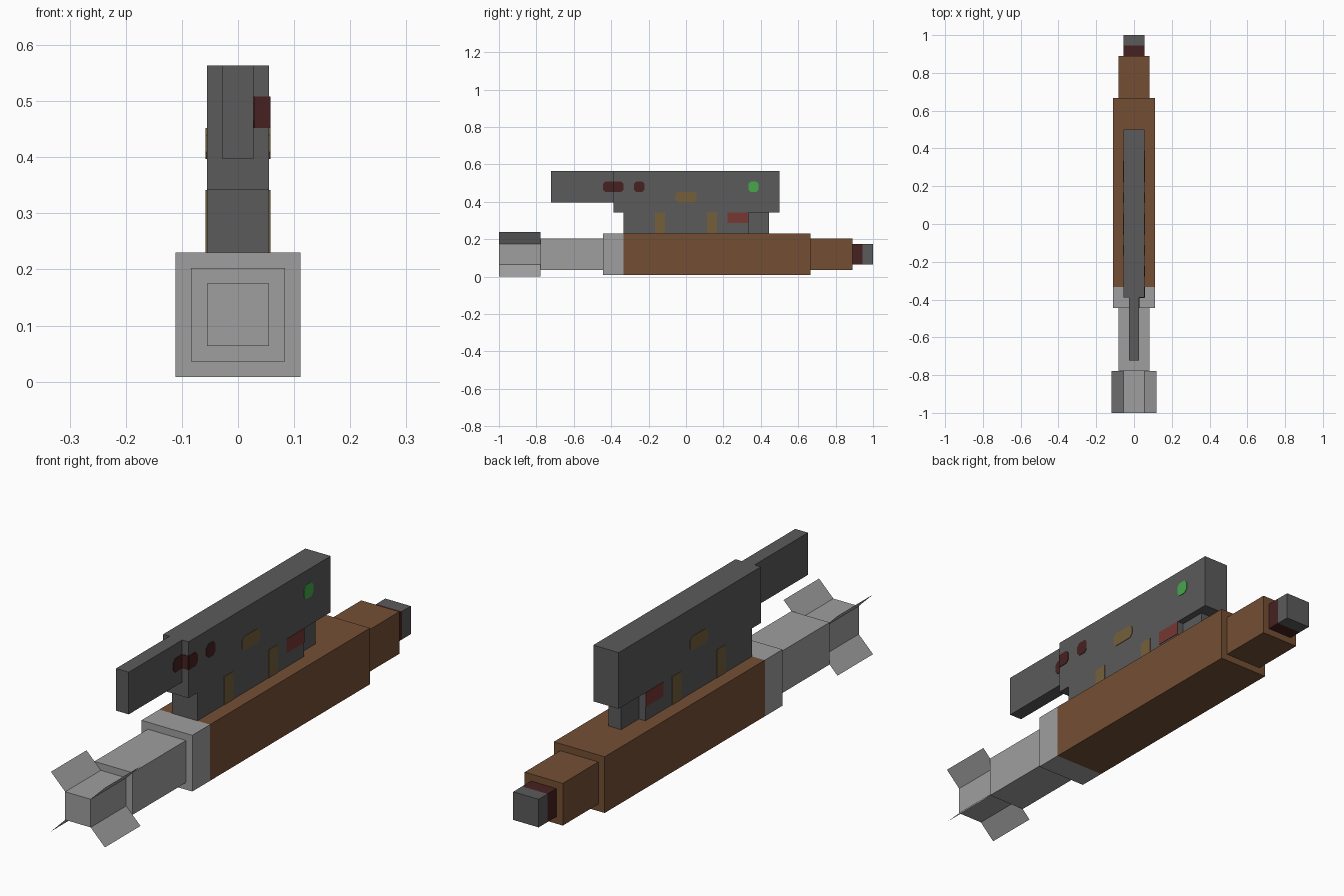
import bpy, bmesh

if "Cube" in bpy.data.objects:
    bpy.data.objects.remove(bpy.data.objects["Cube"])

U = 1 / 36          # base module: every size is a multiple of it
ZC = 0.119          # height of the barrel axis


def material(name, hex_code):
    def lin(i):
        c = int(hex_code[i:i + 2], 16) / 255
        return c / 12.92 if c <= 0.04045 else ((c + 0.055) / 1.055) ** 2.4
    m = bpy.data.materials.new(name)
    m.diffuse_color = (lin(0), lin(2), lin(4), 1)
    m.use_nodes = True
    m.node_tree.nodes["Principled BSDF"].inputs["Base Color"].default_value = m.diffuse_color
    return m


LIGHT = material("light_grey", "9F9F9F")
DARK = material("dark_grey", "5B5B5B")
BROWN = material("brown", "744F34")
MAROON = material("maroon", "472121")
OCHRE = material("ochre", "745F3A")
RED = material("brick_red", "763832")
GREEN = material("green", "46A84B")


def make(name, bm, *mats):
    mesh = bpy.data.meshes.new(name)
    bm.to_mesh(mesh)
    bm.free()
    for m in mats:
        mesh.materials.append(m)
    ob = bpy.data.objects.new(name, mesh)
    bpy.context.collection.objects.link(ob)
    return ob


def box(name, x, y0, y1, z0, z1, mat, x0=None):
    x0 = -x if x0 is None else x0
    bm = bmesh.new()
    bmesh.ops.create_cube(bm, size=1)
    for v in bm.verts:
        v.co = (x if v.co.x > 0 else x0, y1 if v.co.y > 0 else y0, z1 if v.co.z > 0 else z0)
    return make(name, bm, mat)


# Stepped square barrel: (y, half width, material of the section that follows)
stations = [(-36, 2, 0), (-28, 2, 0), (-28, 3, 0), (-16, 3, 0), (-16, 4, 0), (-12, 4, 1),
            (24, 4, 1), (24, 3, 1), (32, 3, 1), (32, 2, 2), (34, 2, 3), (36, 2, 3)]
bm = bmesh.new()
rings = [[bm.verts.new((sx * h * U, y * U, ZC + sz * h * U))
          for sx, sz in ((-1, -1), (1, -1), (1, 1), (-1, 1))] for y, h, _ in stations]
for a, b, (_, _, mat) in zip(rings, rings[1:], stations):
    for i in range(4):
        j = (i + 1) % 4
        bm.faces.new((a[i], a[j], b[j], b[i])).material_index = mat
bm.faces.new(rings[0]).material_index = 0
bm.faces.new(rings[-1]).material_index = 3
bmesh.ops.recalc_face_normals(bm, faces=bm.faces)
make("barrel", bm, LIGHT, BROWN, MAROON, DARK)

# Four diagonal sheet fins at the muzzle corners
bm = bmesh.new()
for sx in (-1, 1):
    for sz in (-1, 1):
        quad = [(r, y) for r, y in ((2 * U, -1), (0.118, -1), (0.118, -28 * U), (2 * U, -28 * U))]
        bm.faces.new([bm.verts.new((sx * r, y, ZC + sz * r)) for r, y in quad])
make("muzzle_fins", bm, LIGHT)

# Upper housing, its slim nose, and the mount beneath
Z1, Z2, Z3 = ZC + 4 * U, ZC + 8 * U, ZC + 16 * U
box("upper_housing", 2 * U, -14 * U, 18 * U, Z2, Z3, DARK)
box("housing_nose", U, -26 * U, -14 * U, Z3 - 6 * U, Z3, DARK)
box("mount", 2 * U, -12 * U, 12 * U, Z1, Z2, DARK)
box("rear_mount", U, 12 * U, 16 * U, Z1, Z2, DARK)


def plate(name, y0, y1, z0, z1, mat, sides=(1,), x=2 * U, cuts=(0, 0)):
    """Thin side plate; cuts are the corner chamfers at the front and rear ends."""
    f, r = cuts
    pts = [(y0 + f, z0), (y1 - r, z0), (y1, z0 + r), (y1, z1 - r),
           (y1 - r, z1), (y0 + f, z1), (y0, z1 - f), (y0, z0 + f)]
    pts = list(dict.fromkeys(pts))
    for s in sides:
        bm = bmesh.new()
        face = bm.faces.new([bm.verts.new((s * x, y, z)) for y, z in pts])
        ext = bmesh.ops.extrude_face_region(bm, geom=[face])
        for v in (g for g in ext["geom"] if isinstance(g, bmesh.types.BMVert)):
            v.co.x += s * 0.002
        bmesh.ops.recalc_face_normals(bm, faces=bm.faces)
        make(name + ("_right" if s > 0 else "_left"), bm, mat)


C = 0.45 * U
BOTH = (-1, 1)
# Markings on both sides
plate("front_strap", -6 * U, -4 * U, Z1, Z2, OCHRE, BOTH)
plate("rear_strap", 4 * U, 6 * U, Z1, Z2, OCHRE, BOTH)
plate("centre_badge", -2 * U, 2 * U, Z2 + 2 * U, Z2 + 4 * U, OCHRE, BOTH, cuts=(C, C))
plate("red_panel", 8 * U, 12 * U, Z2 - 2 * U, Z2, RED, BOTH)
# Right side lamps; the front one wraps around the step to the nose
za, zb = Z2 + 4 * U, Z2 + 6 * U
plate("green_lamp", 12 * U, 14 * U, za, zb, GREEN, cuts=(C, C))
plate("small_port", -10 * U, -8 * U, za, zb, MAROON, cuts=(C, C))
plate("long_port_rear", -14 * U, -12 * U, za, zb, MAROON, cuts=(0, C))
plate("long_port_front", -16 * U, -14 * U, za, zb, MAROON, x=U, cuts=(C, 0))
box("long_port_step", 2 * U, -14 * U - 0.002, -14 * U, za, zb, MAROON, x0=U)
